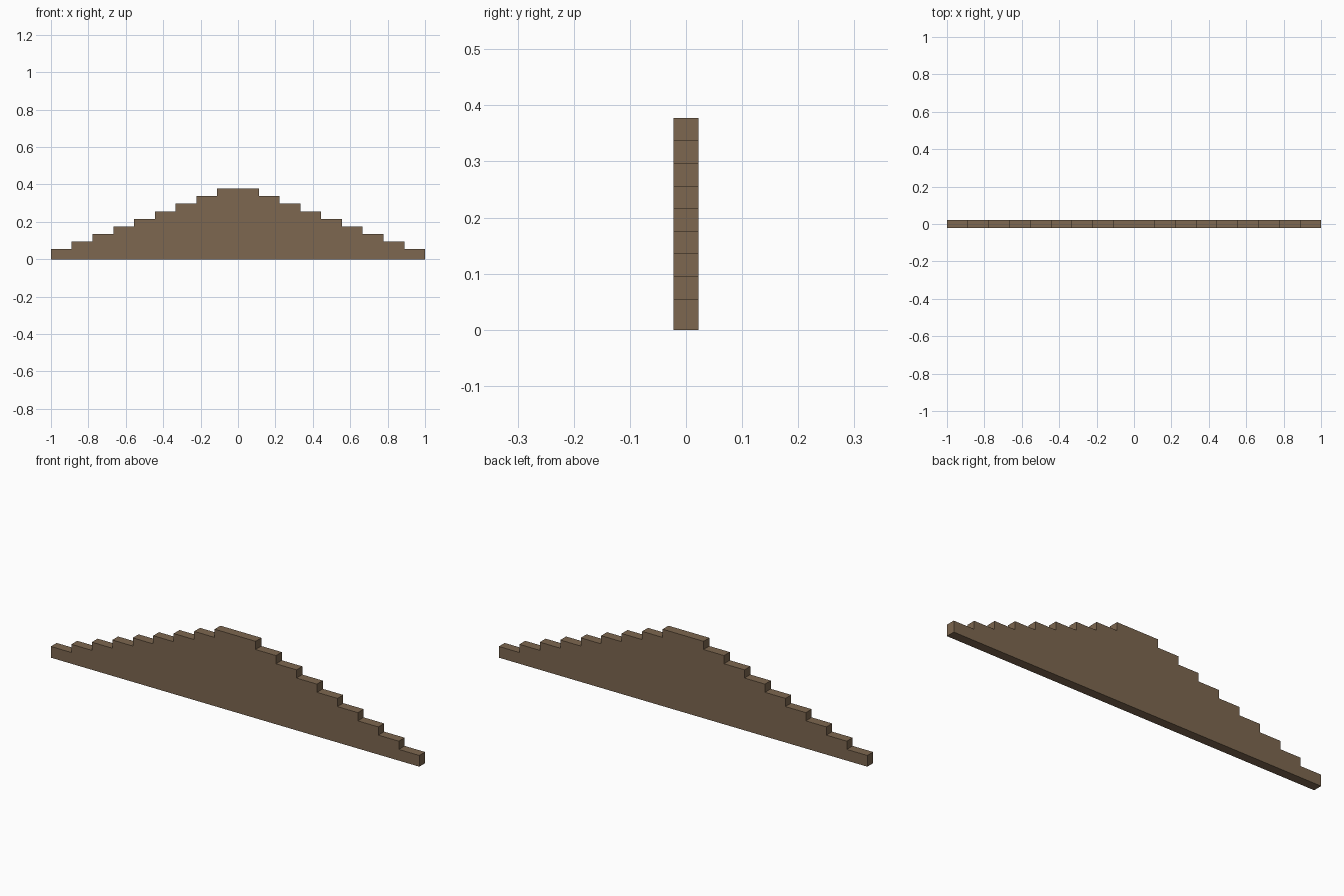
import bpy, bmesh

if "Cube" in bpy.data.objects:
    bpy.data.objects.remove(bpy.data.objects["Cube"])

STEPS = 9            # number of levels on each side
HALF = 1.0           # half length
FIRST = 0.055        # height of the lowest step
RISE = 0.0403        # height gained per step
DEPTH = 0.045        # wall thickness

stone = bpy.data.materials.new("brown stone")
stone.diffuse_color = (0.205, 0.135, 0.079, 1)
stone.use_nodes = True
stone.node_tree.nodes["Principled BSDF"].inputs["Base Color"].default_value = stone.diffuse_color

# Right-hand staircase outline, from the ground up to the middle
right = [(HALF, 0.0)]
for i in range(STEPS):
    z = FIRST + i * RISE
    right.append((HALF * (1 - i / STEPS), z))
    right.append((HALF * (1 - (i + 1) / STEPS), z))
right.pop()          # the top level runs straight across

# Mirror the outline and extrude it to the wall thickness
outline = right + [(-x, z) for x, z in reversed(right)]
bm = bmesh.new()
face = bm.faces.new([bm.verts.new((x, -DEPTH / 2, z)) for x, z in outline])
ext = bmesh.ops.extrude_face_region(bm, geom=[face])
bmesh.ops.translate(bm, vec=(0, DEPTH, 0),
                    verts=[g for g in ext["geom"] if isinstance(g, bmesh.types.BMVert)])
bmesh.ops.recalc_face_normals(bm, faces=bm.faces)

mesh = bpy.data.meshes.new("stepped_gable")
bm.to_mesh(mesh)
bm.free()
mesh.materials.append(stone)
bpy.context.collection.objects.link(bpy.data.objects.new("stepped_gable", mesh))
